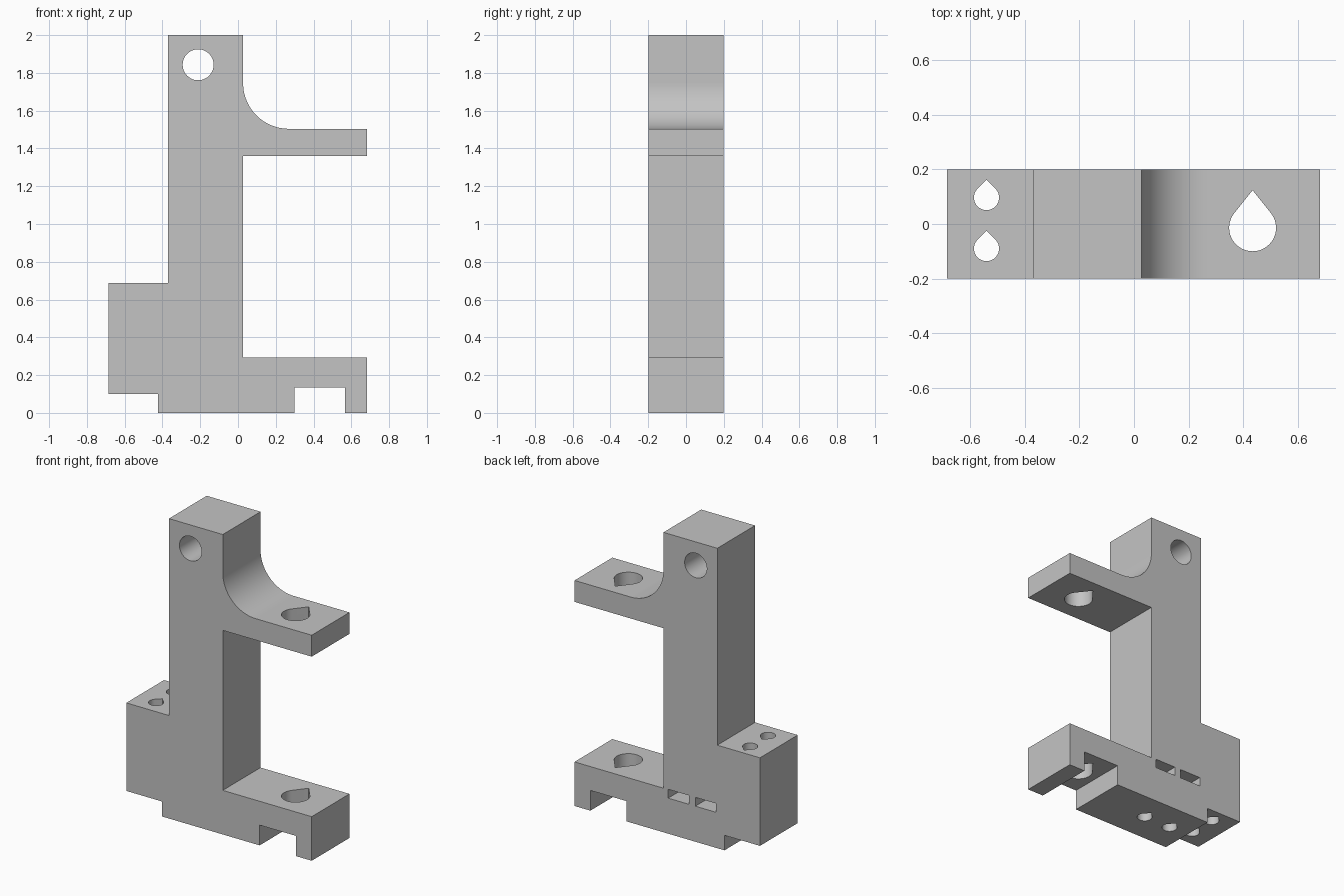
import bpy, bmesh
from math import sin, cos, pi, acos
from mathutils import Vector

cube = bpy.data.objects.get("Cube")
if cube:
    bpy.data.objects.remove(cube, do_unlink=True)

HALF = 0.199  # half thickness of the bracket


def prism(name, outline, start, sweep):
    """Extrude a closed outline; start(a, b) places a point, sweep is the extrusion."""
    bm = bmesh.new()
    face = bm.faces.new([bm.verts.new(start(a, b)) for a, b in outline])
    new = bmesh.ops.extrude_face_region(bm, geom=[face])["geom"]
    bmesh.ops.translate(bm, vec=Vector(sweep),
                        verts=[g for g in new if isinstance(g, bmesh.types.BMVert)])
    bmesh.ops.recalc_face_normals(bm, faces=bm.faces)
    mesh = bpy.data.meshes.new(name)
    bm.to_mesh(mesh)
    bm.free()
    obj = bpy.data.objects.new(name, mesh)
    bpy.context.collection.objects.link(obj)
    return obj


def arc(cx, cy, r, a0, a1, n):
    return [(cx + r * cos(a0 + (a1 - a0) * i / n), cy + r * sin(a0 + (a1 - a0) * i / n))
            for i in range(n + 1)]


def upright(name, outline, z0, z1):
    return prism(name, outline, lambda x, y: (x, y, z0), (0, 0, z1 - z0))


def teardrop(x, y, r, reach, z0, z1):
    """Vertical hole whose point faces the back."""
    a = acos(r / reach)
    outline = [(x, y + reach)] + arc(x, y, r, pi / 2 + a, 2.5 * pi - a, 40)
    return upright("hole_cutter", outline, z0, z1)


# Bracket body: side profile with a filleted upper arm and a notched foot
profile = [(-0.423, 0), (0.299, 0), (0.299, 0.135), (0.566, 0.135), (0.566, 0),
           (0.683, 0), (0.683, 0.294), (0.027, 0.294), (0.027, 1.361),
           (0.683, 1.361), (0.683, 1.504)]
profile += arc(0.269, 1.746, 0.242, 1.5 * pi, pi, 28)
profile += [(0.027, 2), (-0.37, 2), (-0.37, 0.687), (-0.685, 0.687),
            (-0.685, 0.1), (-0.423, 0.1)]
body = prism("bracket_body", profile, lambda x, z: (x, -HALF, z), (0, 2 * HALF, 0))

# Rod holes through both arms
cutters = [teardrop(0.435, -0.014, 0.086, 0.138, 0.05, 1.6)]

# Screw holes through the side block
for y in (-0.09, 0.097):
    cutters.append(teardrop(-0.541, y, 0.046, 0.065, 0.05, 0.8))

# Screw holes from below, each ending in a nut slot open to the back
for x in (-0.085, -0.285):
    cutters.append(teardrop(x, 0, 0.046, 0.065, -0.1, 0.26))
    w = 0.077
    slot = [(x - w, 0.3), (x - w, -w * 0.577), (x, -w * 1.155), (x + w, -w * 0.577), (x + w, 0.3)]
    cutters.append(upright("nut_slot_cutter", slot, 0.237, 0.296))

# Round hole across the top of the column
cutters.append(prism("cross_hole_cutter", arc(-0.211, 1.843, 0.082, 0, 2 * pi, 48)[:-1],
                     lambda x, z: (x, -0.3, z), (0, 0.6, 0)))

bpy.context.view_layer.objects.active = body
body.select_set(True)
for c in cutters:
    c.hide_render = True
    mod = body.modifiers.new("cut", "BOOLEAN")
    mod.operation = "DIFFERENCE"
    mod.solver = "EXACT"
    mod.object = c
    bpy.ops.object.modifier_apply(modifier=mod.name)
for c in cutters:
    bpy.data.objects.remove(c, do_unlink=True)

# Smooth the curved walls, keep the flat sides flat
bpy.ops.object.shade_smooth_by_angle(angle=pi / 6)
for p in body.data.polygons:
    if max(abs(k) for k in p.normal) > 0.9999:
        p.use_smooth = False

# Plain grey plastic
grey = bpy.data.materials.new("grey_plastic")
grey.use_nodes = True
color = (0.55, 0.55, 0.55, 1)
grey.diffuse_color = color
grey.node_tree.nodes["Principled BSDF"].inputs["Base Color"].default_value = color
body.data.materials.clear()
body.data.materials.append(grey)
